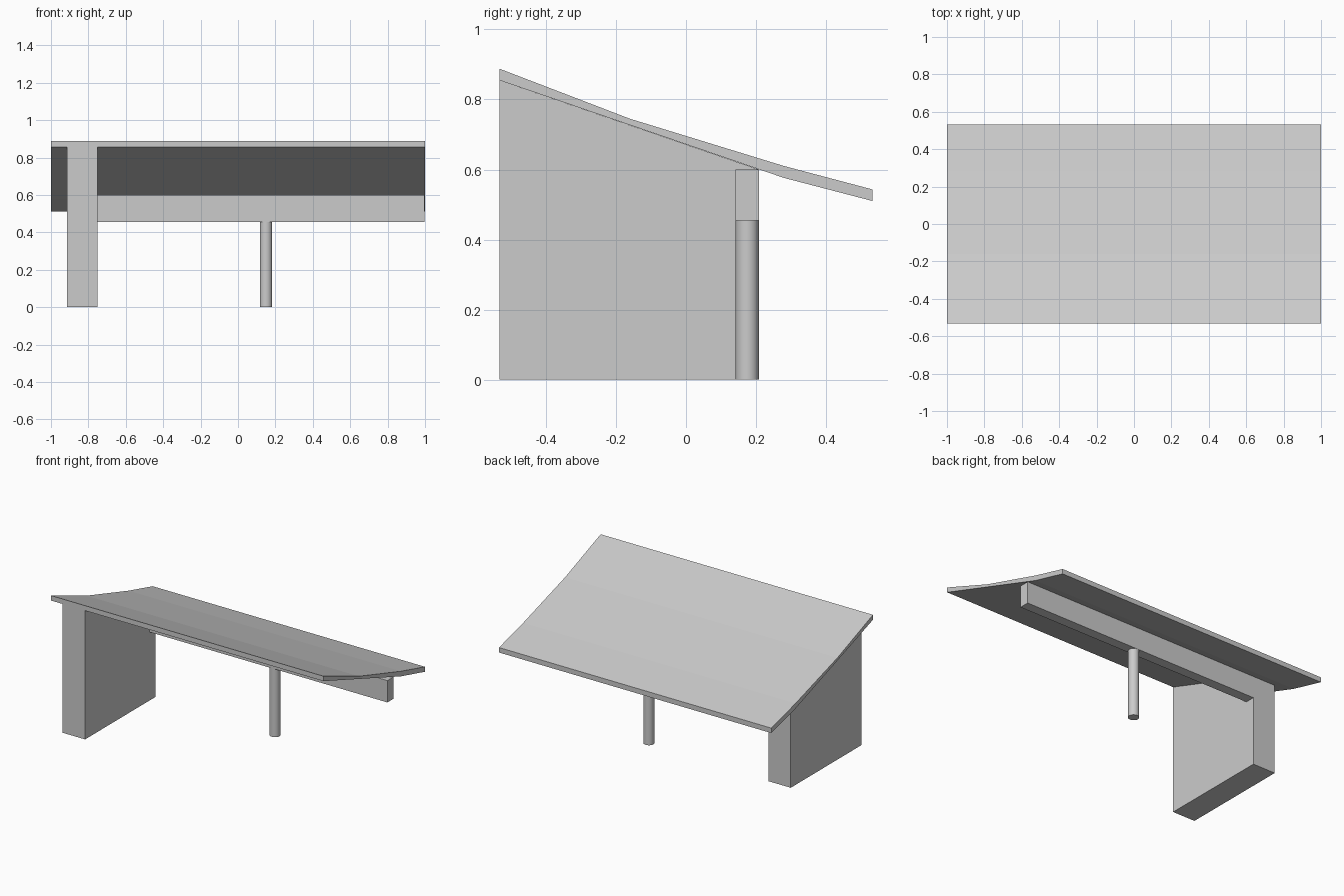
import bpy, bmesh

if "Cube" in bpy.data.objects:
    bpy.data.objects.remove(bpy.data.objects["Cube"])


def extrude_profile(name, profile, x0, x1):
    """Prism along x from a (y, z) outline."""
    bm = bmesh.new()
    a = [bm.verts.new((x0, y, z)) for y, z in profile]
    b = [bm.verts.new((x1, y, z)) for y, z in profile]
    n = len(profile)
    bm.faces.new(a)
    bm.faces.new(b[::-1])
    for i in range(n):
        j = (i + 1) % n
        bm.faces.new((a[i], b[i], b[j], a[j]))
    bmesh.ops.recalc_face_normals(bm, faces=bm.faces)
    mesh = bpy.data.meshes.new(name)
    bm.to_mesh(mesh)
    bm.free()
    obj = bpy.data.objects.new(name, mesh)
    bpy.context.collection.objects.link(obj)
    return obj


FRONT, BACK = -0.533, 0.533
BEAM_Y0, BEAM_Y1 = 0.142, 0.208
BEAM_Z0, BEAM_Z1 = 0.455, 0.60

# Sagging roof slab, high at the front
extrude_profile("roof", [
    (FRONT, 0.888), (-0.16, 0.745), (0.28, 0.61), (BACK, 0.543),
    (BACK, 0.51), (0.28, 0.576), (FRONT, 0.855)], -1.0, 1.0)

# Side wall with a sloping top under the roof
extrude_profile("side_wall", [
    (FRONT, 0), (BEAM_Y1, 0), (BEAM_Y1, BEAM_Z1), (FRONT, 0.855)], -0.915, -0.75)

# Long beam running out from the wall
extrude_profile("beam", [
    (BEAM_Y0, BEAM_Z0), (BEAM_Y1, BEAM_Z0),
    (BEAM_Y1, BEAM_Z1), (BEAM_Y0, BEAM_Z1)], -0.75, 0.998)

# Round column carrying the beam
bpy.ops.mesh.primitive_cylinder_add(
    vertices=32, radius=0.033, depth=BEAM_Z0,
    location=(0.15, (BEAM_Y0 + BEAM_Y1) / 2, BEAM_Z0 / 2))
bpy.context.object.name = "column"
bpy.ops.object.shade_smooth_by_angle()
